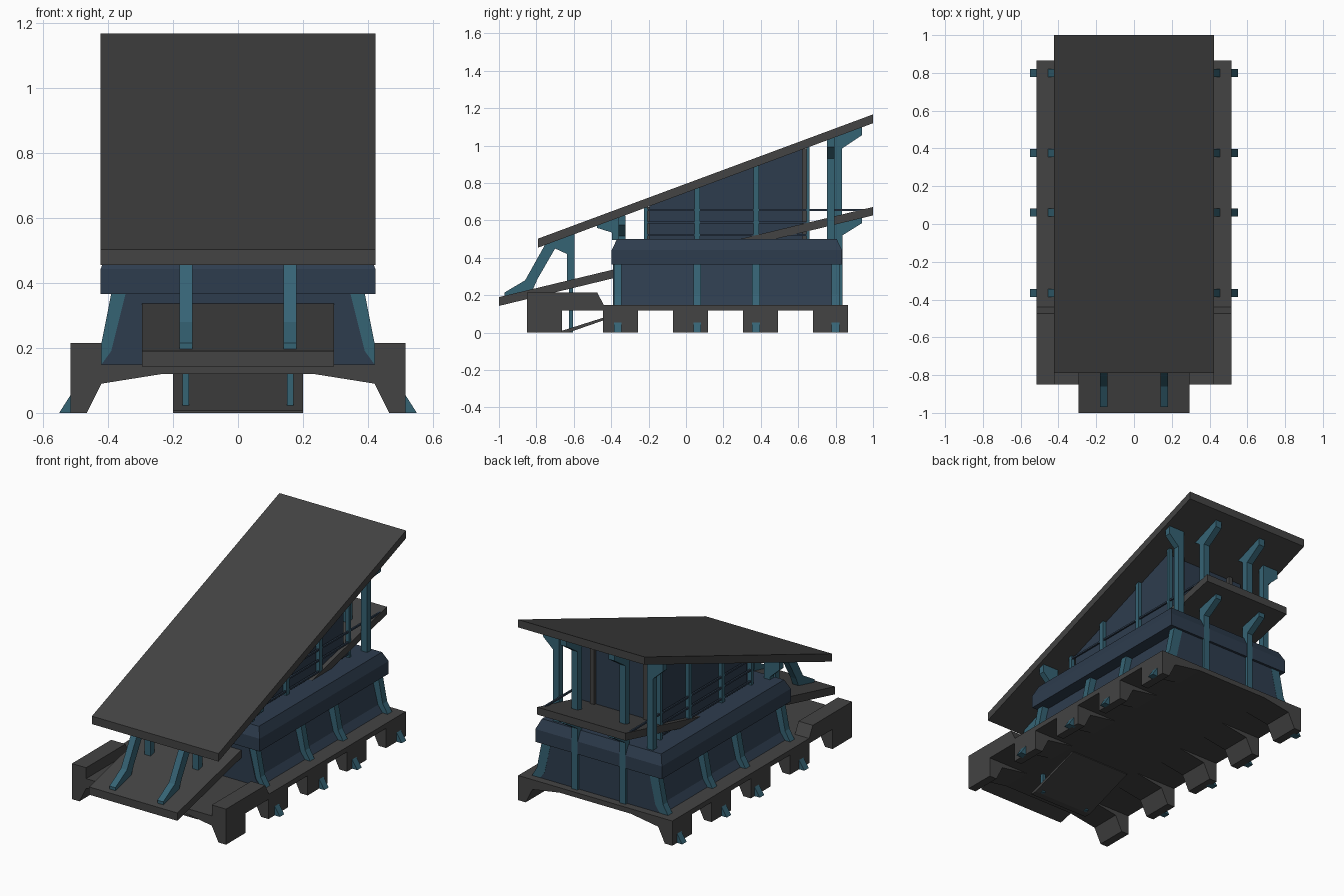
import bpy, bmesh


def material(name, rgb):
    m = bpy.data.materials.new(name)
    m.diffuse_color = (*rgb, 1)
    return m


GREY = material("dark grey", (0.057, 0.057, 0.057))
BLUE = material("navy blue", (0.027, 0.046, 0.076))
TEAL = material("steel teal", (0.036, 0.125, 0.175))


def build(name, rings, mat):
    """Solid made by joining equal rings of points, capped at both ends."""
    bm = bmesh.new()
    vr = [[bm.verts.new(p) for p in r] for r in rings]
    n = len(vr[0])
    bm.faces.new(vr[0])
    bm.faces.new(vr[-1])
    for a, b in zip(vr, vr[1:]):
        for i in range(n):
            j = (i + 1) % n
            bm.faces.new((a[i], a[j], b[j], b[i]))
    bmesh.ops.recalc_face_normals(bm, faces=bm.faces)
    me = bpy.data.meshes.new(name)
    bm.to_mesh(me)
    bm.free()
    me.materials.append(mat)
    ob = bpy.data.objects.new(name, me)
    bpy.context.collection.objects.link(ob)
    return ob


def side(name, yz, x0, x1, mat):
    """Side profile (y, z) extruded along x."""
    return build(name, [[(x, y, z) for y, z in yz] for x in (x0, x1)], mat)


def front(name, xz, y0, y1, mat):
    """Front profile (x, z) extruded along y."""
    return build(name, [[(x, y, z) for x, z in xz] for y in (y0, y1)], mat)


def box(name, x0, x1, y0, y1, z0, z1, mat):
    return front(name, [(x0, z0), (x1, z0), (x1, z1), (x0, z1)], y0, y1, mat)


def flip(pts, s):
    return [(s * a, b) for a, b in pts]


def roof_z(y):
    """Underside of the roof."""
    return 0.455 + (y + 0.79) * 0.372


def deck_z(y):
    """Underside of the sloping deck."""
    return 0.143 + (y + 1) * 0.242


STRUTS = (-0.365, 0.06, 0.375, 0.80)

# sloping roof and sloping deck
side("roof", [(-0.79, 0.455), (1, 1.12), (1, 1.167), (-0.79, 0.503)], -0.423, 0.423, GREY)
side("deck", [(-1, 0.143), (1, 0.627), (1, 0.672), (-1, 0.19)], -0.295, 0.295, GREY)

# base plate, tapered ribs with feet, raised front walls
box("base_plate", -0.515, 0.515, -0.85, 0.866, 0.119, 0.149, GREY)
for y in (-0.85, -0.444, -0.07, 0.305, 0.679):
    for s in (-1, 1):
        rib = [(0.515, 0.125), (0.515, 0), (0.465, 0), (0.42, 0.09), (0.2, 0.125)]
        front("base_rib", flip(rib, s), y, y + 0.187, GREY)
for s in (-1, 1):
    wall = [(-0.85, 0.14), (-0.44, 0.14), (-0.44, 0.149), (-0.475, 0.215), (-0.85, 0.215)]
    side("front_wall", wall, s * 0.42, s * 0.515, GREY)

# access ramp under the front
side("ramp", [(-0.67, 0), (-0.63, 0), (-0.30, 0.115), (-0.30, 0.125), (-0.67, 0.008)], -0.2, 0.2, GREY)

# flared lower body and chamfered rim
half = [(0.42, 0.149), (0.39, 0.19), (0.345, 0.37)]
front("lower_body", half + flip(half[::-1], -1), -0.39, 0.82, BLUE)
rim = [(0, 0, 0.365), (0, 0, 0.442), (0.025, 0.028, 0.5)]
build("rim", [[(-0.423 + a, -0.397 + b, z), (0.423 - a, -0.397 + b, z),
               (0.423 - a, 0.834 - b, z), (-0.423 + a, 0.834 - b, z)] for a, b, z in rim], BLUE)

# side struts and ground spikes
for y in STRUTS:
    for s in (-1, 1):
        strut = [(0.40, 0.149), (0.455, 0.149), (0.422, 0.205), (0.39, 0.366), (0.33, 0.366), (0.37, 0.19)]
        front("side_strut", flip(strut, s), y - 0.021, y + 0.021, TEAL)
        spike = [(0.5, 0), (0.55, 0), (0.515, 0.055), (0.5, 0.055)]
        front("ground_spike", flip(spike, s), y - 0.021, y + 0.021, TEAL)

# upper cabin reaching the roof
Y0, Y1 = -0.195, 0.622
side("cabin", [(Y0, 0.495), (Y1, 0.495), (Y1, roof_z(Y1) + 0.01), (Y0, roof_z(Y0) + 0.01)], -0.27, 0.27, BLUE)
for s in (-1, 1):
    # door frame posts at both ends of the cabin
    for y in (Y0 - 0.022, Y1):
        box("door_frame", s * 0.165, s * 0.19, y, y + 0.022, 0.495, roof_z(y) + 0.005, GREY)
    # cabin side posts
    for y, w in ((-0.215, 0.009), (0.06, 0.014), (0.375, 0.014), (0.652, 0.009)):
        box("cabin_post", s * 0.268, s * 0.293, y - w, y + w, 0.495, roof_z(y) + 0.005, TEAL)
    # rails
    for z, end in ((0.522, 0.655), (0.59, 0.655), (0.655, 0.95)):
        box("side_rail", s * 0.28, s * 0.29, -0.22, end, z - 0.005, z + 0.005, BLUE)

for s in (-1, 1):
    x0, x1 = s * 0.14, s * 0.18
    # rear roof posts with outward brackets
    side("rear_post", [(0.795, 0.495), (0.835, 0.495), (0.835, 0.985), (0.94, 1.055), (0.94, roof_z(0.94)),
                       (0.755, roof_z(0.755)), (0.795, 1.0)], x0, x1, TEAL)
    # rear wall strips with brackets under the deck
    side("rear_wall_strut", [(0.80, 0.149), (0.836, 0.149), (0.836, 0.52), (0.94, 0.585), (0.94, deck_z(0.94)),
                             (0.80, deck_z(0.80))], x0, x1, TEAL)
    # front roof posts with forward brackets
    side("front_post", [(-0.355, 0.495), (-0.395, 0.495), (-0.395, 0.535), (-0.475, 0.56),
                        (-0.475, roof_z(-0.475)), (-0.355, roof_z(-0.355))], x0, x1, TEAL)
    # corner posts with sideways brackets
    for y in (-0.342, 0.774):
        t = roof_z(y) + 0.005
        post = [(0.295, 0.495), (0.335, 0.495), (0.335, t - 0.11), (0.40, t - 0.05), (0.40, t), (0.295, t)]
        front("corner_post", flip(post, s), y - 0.019, y + 0.019, TEAL)
    # slanted front braces and their posts
    side("front_brace", [(-0.97, 0.19), (-0.82, 0.228), (-0.795, 0.285), (-0.70, 0.45), (-0.635, 0.42),
                         (-0.595, 0.42), (-0.595, roof_z(-0.595)), (-0.755, roof_z(-0.755)),
                         (-0.86, 0.28), (-0.97, 0.215)], x0, x1, TEAL)
    box("front_brace_post", x0, x1, -0.635, -0.595, 0.26, 0.45, TEAL)
    box("front_pile", s * 0.15, s * 0.17, -0.625, -0.605, 0, 0.28, TEAL)
